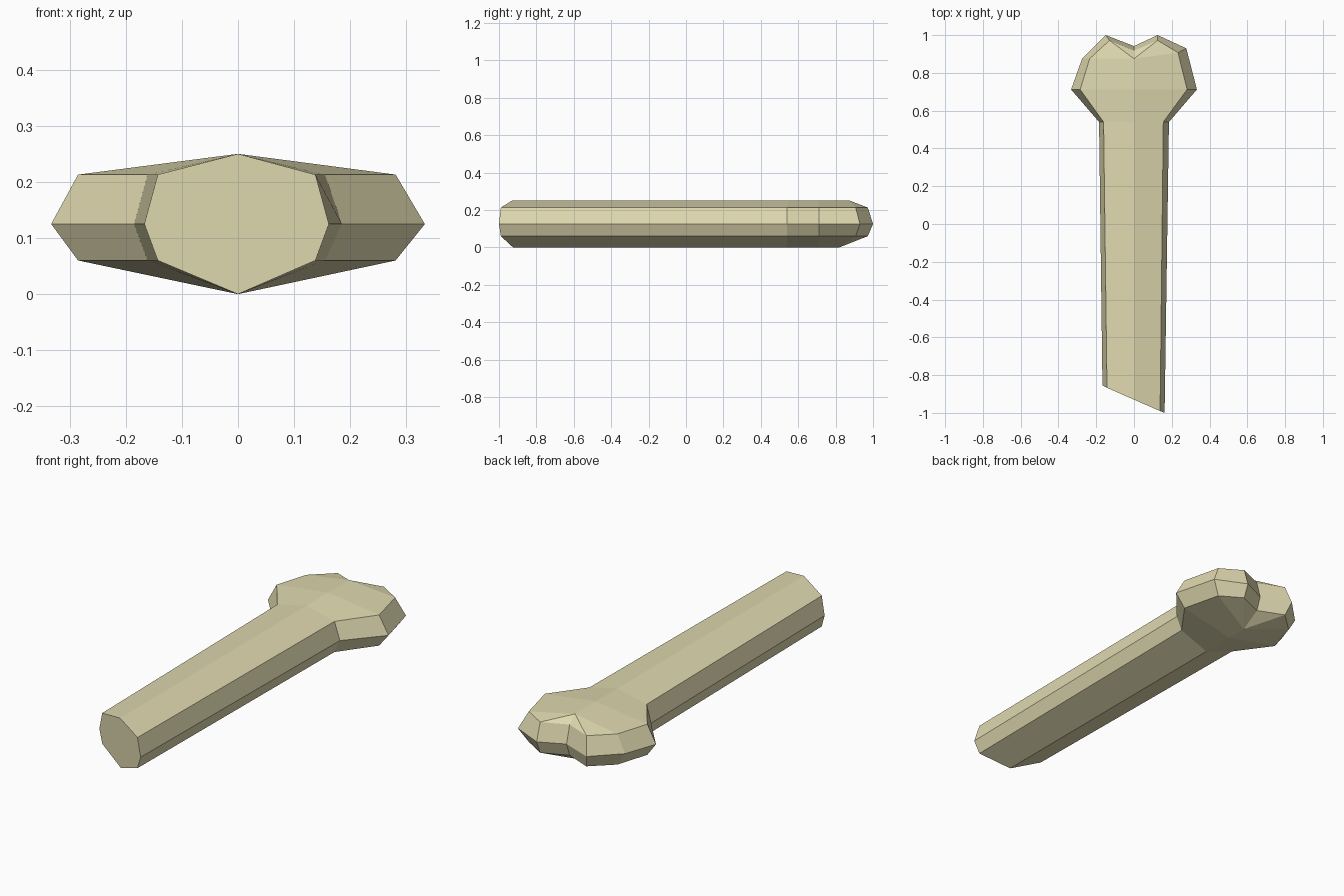
import bpy, bmesh

if "Cube" in bpy.data.objects:
    bpy.data.objects.remove(bpy.data.objects["Cube"])

# Bone outline from the cut end round the two-lobed head: widest level and bevelled level
WIDE = [(-.167, -.855), (-.185, .54), (-.333, .712), (-.275, .875), (-.15, 1.0), (0, .942),
        (.125, 1.0), (.277, .93), (.333, .712), (.185, .54), (.162, -1.0)]
BEVEL = [(-.143, -.867), (-.161, .54), (-.285, .712), (-.235, .875), (-.13, .972), (0, .918),
         (.125, .972), (.233, .907), (.281, .712), (.155, .54), (.138, -.99)]

bone_mat = bpy.data.materials.new("bone_ivory")
bone_mat.diffuse_color = (.74, .69, .43, 1)
bone_mat.use_nodes = True
bone_mat.node_tree.nodes["Principled BSDF"].inputs["Base Color"].default_value = bone_mat.diffuse_color

bm = bmesh.new()


def ring(outline, z):
    return [bm.verts.new((x, y, z)) for x, y in outline]


def ridge(z, end_y, tip_y):
    """Centre line verts: cut end, neck, widest head, head tip."""
    return [bm.verts.new((0, y, z)) for y in (end_y, .54, .712, tip_y)]


low, mid, high = ring(BEVEL, .06), ring(WIDE, .125), ring(BEVEL, .213)
bottom, top = ridge(0, -.925, .82), ridge(.25, -.93, .875)

# Side walls
for a, b in ((low, mid), (mid, high)):
    for i in range(10):
        bm.faces.new((a[i], a[i + 1], b[i + 1], b[i]))

# Ridged top and underside, fanned to the lobes at the head
for edge, spine in ((high, top), (low, bottom)):
    for i in range(3):
        bm.faces.new((edge[i], edge[i + 1], spine[i + 1], spine[i]))
        bm.faces.new((edge[10 - i], edge[9 - i], spine[i + 1], spine[i]))
    for i in range(3, 7):
        bm.faces.new((edge[i], edge[i + 1], spine[3]))

# Slanted cut end
bm.faces.new((bottom[0], low[10], mid[10], high[10], top[0], high[0], mid[0], low[0]))

bmesh.ops.recalc_face_normals(bm, faces=bm.faces)
mesh = bpy.data.meshes.new("bone")
bm.to_mesh(mesh)
bm.free()
mesh.materials.append(bone_mat)
bone = bpy.data.objects.new("bone", mesh)
bpy.context.collection.objects.link(bone)
